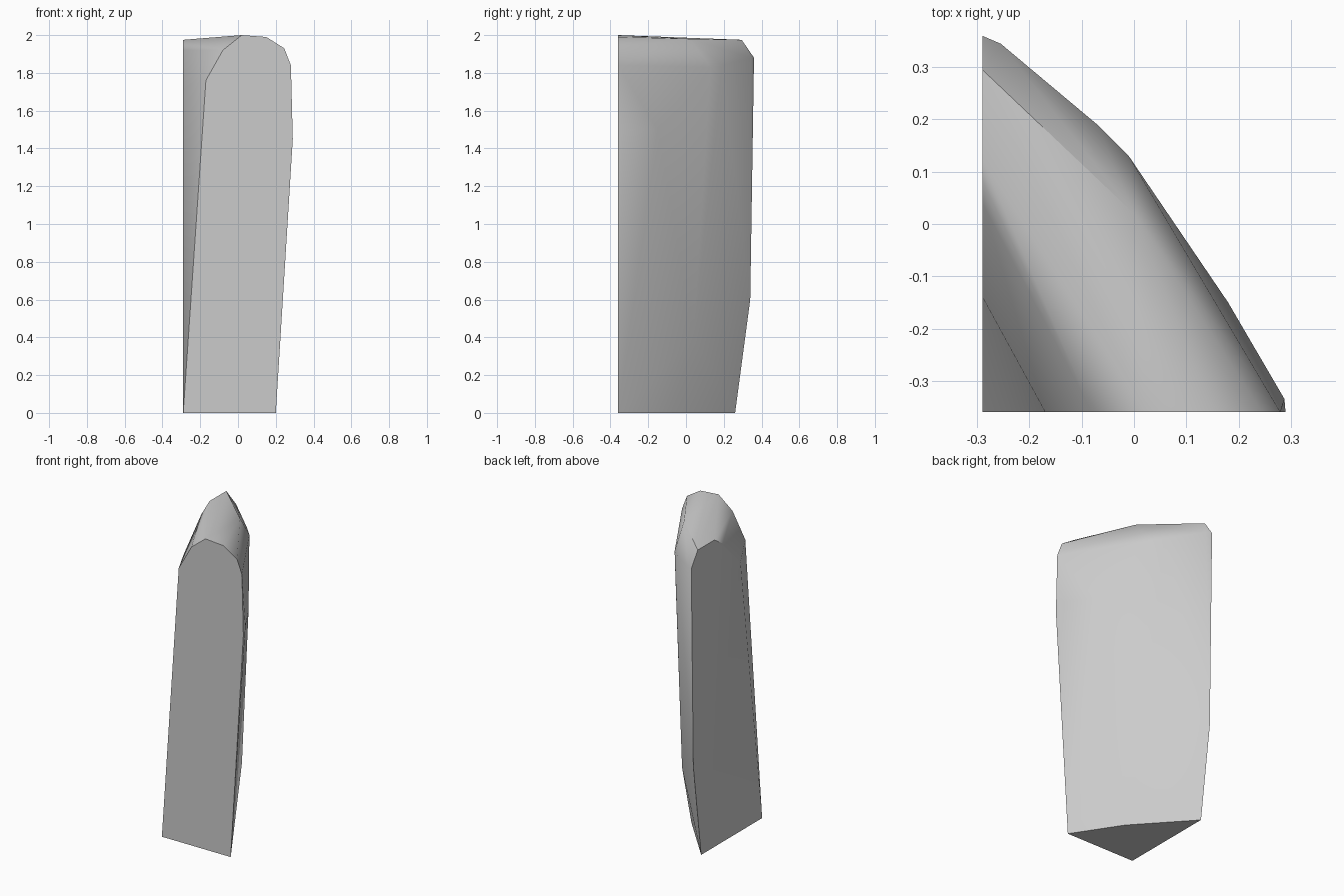
import bpy
import bmesh
from math import radians

cube = bpy.data.objects.get("Cube")
if cube:
    bpy.data.objects.remove(cube, do_unlink=True)

LEFT, FRONT = -0.29, -0.36

# Flat front cut (x, z)
front_profile = [(-0.29, 0), (0.2, 0), (0.29, 1.45), (0.28, 1.84), (0.245, 1.93),
                 (0.15, 1.99), (0.02, 2.0), (-0.08, 1.92), (-0.17, 1.76)]
# Flat side cut (y, z)
side_profile = [(0.26, 0), (0.34, 0.6), (0.36, 1.88), (0.295, 1.975),
                (0.125, 1.975), (0.04, 1.92), (-0.14, 1.73)]
# Bulging outer wall (x, y, z)
outer_wall = [(0.01, -0.07, 0), (0, 0.04, 0.4), (-0.01, 0.13, 1.83), (0, 0.02, 1.98),
              (0.18, -0.15, 1.5), (-0.07, 0.19, 1.84), (-0.255, 0.345, 1.88),
              (0.288, -0.335, 1.5)]

points = [(x, FRONT, z) for x, z in front_profile]
points += [(LEFT, y, z) for y, z in side_profile]
points += outer_wall

# Chiselled rock shard wrapped around the profiles
bm = bmesh.new()
for p in points:
    bm.verts.new(p)
result = bmesh.ops.convex_hull(bm, input=bm.verts)
loose = [v for v in bm.verts if not v.link_faces]
bmesh.ops.delete(bm, geom=loose, context='VERTS')
bmesh.ops.dissolve_limit(bm, angle_limit=radians(1), verts=bm.verts, edges=bm.edges)
bmesh.ops.recalc_face_normals(bm, faces=bm.faces)
mesh = bpy.data.meshes.new("rock_shard")
bm.to_mesh(mesh)
bm.free()
rock = bpy.data.objects.new("rock_shard", mesh)
bpy.context.collection.objects.link(rock)

# Stone colour
stone = bpy.data.materials.new("grey_stone")
stone.use_nodes = True
colour = (0.6, 0.6, 0.6, 1)
stone.diffuse_color = colour
stone.node_tree.nodes["Principled BSDF"].inputs["Base Color"].default_value = colour
mesh.materials.append(stone)

# Soft bulges, crisp cuts
bpy.ops.object.select_all(action='DESELECT')
rock.select_set(True)
bpy.context.view_layer.objects.active = rock
bpy.ops.object.shade_smooth_by_angle(angle=radians(42))
